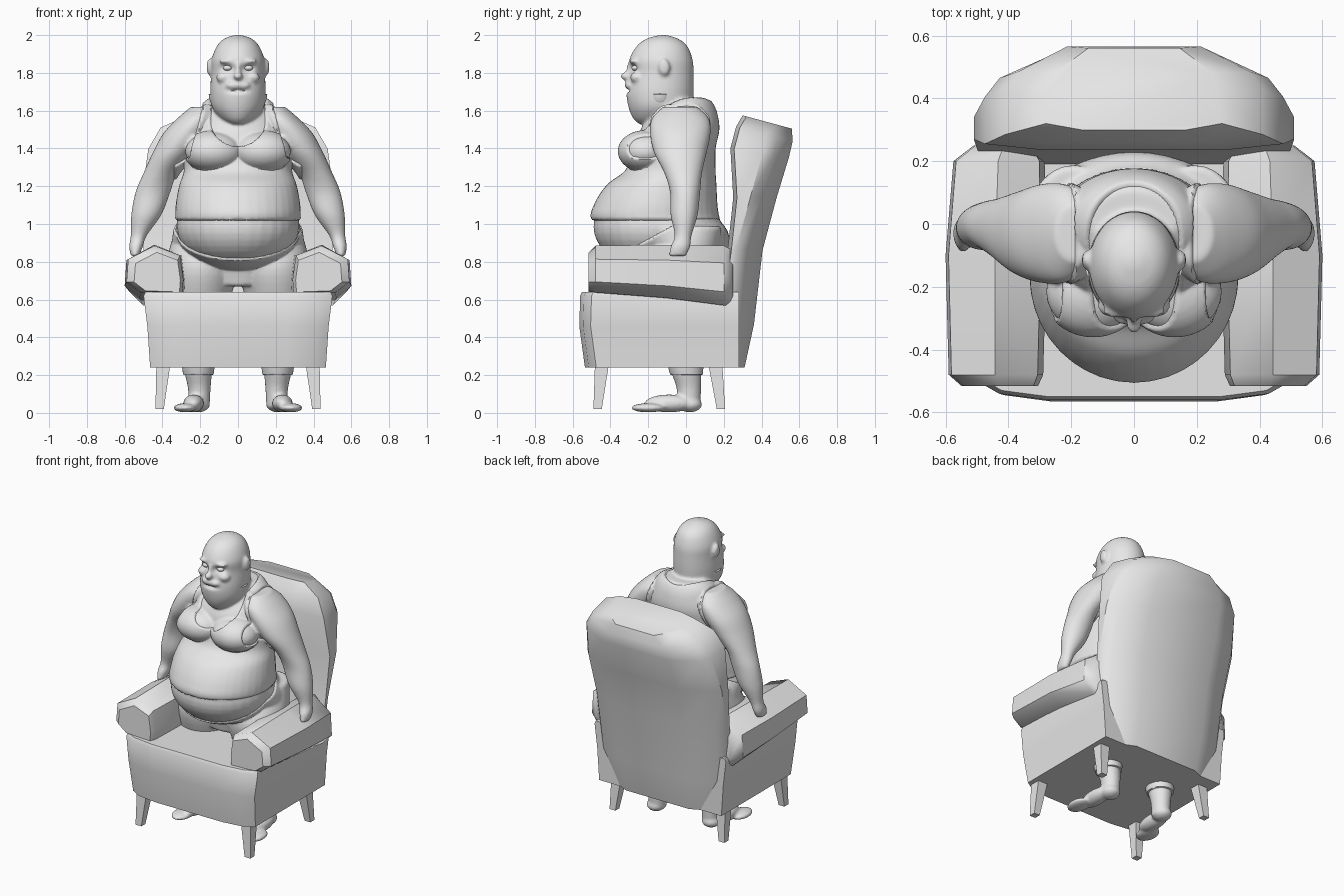
import bpy, bmesh, math
from mathutils import Vector, Matrix

cube = bpy.data.objects.get("Cube")
if cube:
    bpy.data.objects.remove(cube, do_unlink=True)

grey = bpy.data.materials.new("plain_grey")
grey.use_nodes = True
grey.diffuse_color = (.8, .8, .8, 1)
grey.node_tree.nodes["Principled BSDF"].inputs["Base Color"].default_value = (.8, .8, .8, 1)


def add_object(name, bm, angle=40):
    """Turn a bmesh into a shaded, coloured object."""
    bmesh.ops.recalc_face_normals(bm, faces=bm.faces)
    mesh = bpy.data.meshes.new(name)
    bm.to_mesh(mesh)
    bm.free()
    mesh.materials.append(grey)
    obj = bpy.data.objects.new(name, mesh)
    bpy.context.collection.objects.link(obj)
    bpy.ops.object.select_all(action='DESELECT')
    obj.select_set(True)
    bpy.context.view_layer.objects.active = obj
    bpy.ops.object.shade_smooth_by_angle(angle=math.radians(angle))
    return obj


def loft(bm, rings):
    """Skin closed rings of points and cap both ends."""
    rows = [[bm.verts.new(p) for p in ring] for ring in rings]
    n = len(rows[0])
    for a, b in zip(rows, rows[1:]):
        for i in range(n):
            j = (i + 1) % n
            bm.faces.new((a[i], a[j], b[j], b[i]))
    bm.faces.new(rows[0][::-1])
    bm.faces.new(rows[-1])


def stack(bm, rows, side=1, steps=6, seg=40):
    """Loft smoothly interpolated ellipses given as (z, x, y, rx, ry)."""
    pts = [Vector(r) for r in rows]
    pts = [pts[0]] + pts + [pts[-1]]
    rings = []
    for a, b, c, d in zip(pts, pts[1:], pts[2:], pts[3:]):
        for k in range(steps):
            t = k / steps
            rings.append(b + (c - a) * (t / 2) + (a * 2 - b * 5 + c * 4 - d) * (t * t / 2)
                         + (b * 3 - a - c * 3 + d) * (t ** 3 / 2))
    rings.append(pts[-1])
    turn = [math.tau * i / seg for i in range(seg)]
    loft(bm, [[(side * (x + rx * math.cos(t)), y + ry * math.sin(t), z) for t in turn]
              for z, x, y, rx, ry in rings])


def depth_rows(rows):
    """Convert (z, front, back, half width) to centred ellipse rows."""
    return [(z, 0, (f + b) / 2, w, (b - f) / 2) for z, f, b, w in rows]


def blob(bm, centre, radii):
    bmesh.ops.create_uvsphere(bm, u_segments=32, v_segments=20, radius=1,
                              matrix=Matrix.LocRotScale(Vector(centre), None, Vector(radii)))


def pair(bm, centre, radii):
    for s in (1, -1):
        blob(bm, (s * centre[0], centre[1], centre[2]), radii)


# Body: torso, belly and head
bm = bmesh.new()
stack(bm, depth_rows([
    (.68, -.2, .12, .2), (.76, -.22, .19, .3), (.86, -.25, .215, .34), (.95, -.35, .215, .335),
    (1.02, -.485, .17, .322), (1.1, -.475, .155, .318), (1.2, -.41, .15, .3),
    (1.28, -.31, .145, .275), (1.4, -.27, .145, .275), (1.5, -.24, .165, .25),
    (1.58, -.18, .155, .21), (1.63, -.13, .135, .18), (1.66, -.08, .11, .14)]))
blob(bm, (0, -.17, .985), (.325, .32, .225))
pair(bm, (.13, -.215, 1.385), (.15, .135, .1))
stack(bm, depth_rows([
    (1.53, -.25, -.15, .04), (1.56, -.28, -.02, .095), (1.62, -.305, .03, .138),
    (1.7, -.315, .04, .147), (1.8, -.298, .04, .142), (1.87, -.3, .035, .14),
    (1.94, -.262, .008, .113), (1.98, -.21, -.04, .075), (2, -.14, -.1, .02)]))

# Face: nose, brows, moustache and ears
blob(bm, (0, -.314, 1.783), (.024, .034, .022))
blob(bm, (0, -.295, 1.82), (.015, .022, .04))
blob(bm, (0, -.302, 1.735), (.065, .022, .02))
pair(bm, (.055, -.275, 1.862), (.045, .025, .014))
pair(bm, (.075, -.26, 1.775), (.04, .035, .03))
pair(bm, (.152, -.115, 1.83), (.014, .03, .045))

# Arms, legs and feet
for s in (1, -1):
    stack(bm, [
        (1.62, .19, -.03, .06, .09), (1.56, .22, -.03, .1, .15), (1.48, .27, -.03, .125, .16),
        (1.38, .335, -.03, .115, .14), (1.27, .41, -.015, .09, .1), (1.17, .45, -.005, .092, .08),
        (1.05, .485, -.01, .08, .072), (.94, .525, -.015, .043, .045),
        (.88, .54, -.03, .036, .052), (.83, .545, -.045, .022, .045)], s)
    stack(bm, [
        (.98, .19, .03, .13, .15), (.8, .19, -.05, .175, .2), (.6, .2, -.05, .15, .16),
        (.42, .205, -.02, .1, .11), (.23, .21, 0, .075, .082), (.13, .205, .015, .06, .065),
        (.03, .205, .015, .055, .06)], s)
pair(bm, (.21, .02, .045), (.06, .065, .042))
pair(bm, (.235, -.09, .05), (.055, .13, .047))
pair(bm, (.28, -.2, .027), (.062, .09, .024))

# Fuse the body into one smooth skin
body = add_object("body", bm)
remesh = body.modifiers.new("fuse", 'REMESH')
remesh.mode = 'VOXEL'
remesh.voxel_size = .0095
soften = body.modifiers.new("soften", 'SMOOTH')
soften.factor, soften.iterations = .5, 4
graph = bpy.context.evaluated_depsgraph_get()
skin = bpy.data.meshes.new_from_object(body.evaluated_get(graph))
bpy.data.objects.remove(body, do_unlink=True)


def dent(bm, centre, radii, depth):
    """Press a soft hollow into the face."""
    for v in bm.verts:
        d = sum(((p - c) / r) ** 2 for p, c, r in zip(v.co, centre, radii))
        v.co.y += depth * math.exp(-d)


bm = bmesh.new()
bm.from_mesh(skin)
for s in (1, -1):
    dent(bm, (s * .055, -.29, 1.825), (.032, .06, .018), .022)
dent(bm, (0, -.32, 1.705), (.05, .06, .009), .018)
bm.to_mesh(skin)
bm.free()


def shirt_rule(p):
    """Positive inside the vest, negative outside it."""
    x = abs(p.x)
    neck = Vector((x / .143, max(p.y + .05, 0) / .17, min(p.z - 1.54, 0) / .13)).length - 1
    arm = min(.175 + .25 * (1.67 - p.z) + 1.5 * max(0, 1.36 - p.z), .338) - x
    return min(p.z - 1.02, neck * .13, arm, 1.69 - p.z)


def trouser_rule(p):
    """Positive below the slanted waistband and above the cuffs."""
    return min(1.03 + .55 * min(p.y, 0) - p.z, p.z - .2, .42 - abs(p.x))


def garment(name, rule, thickness):
    """Lift part of the skin; its edges dive under the surface."""
    bm = bmesh.new()
    bm.from_mesh(skin)
    bm.normal_update()
    level = {v: rule(v.co) for v in bm.verts}
    moves = [(v, v.normal * max(-.015, min(3 * f, thickness))) for v, f in level.items()]
    for v, m in moves:
        v.co += m
    bmesh.ops.delete(bm, geom=[v for v, f in level.items() if f < -.025], context='VERTS')
    add_object(name, bm, 60)


garment("vest", shirt_rule, .012)
garment("trousers", trouser_rule, .01)
bm = bmesh.new()
bm.from_mesh(skin)
add_object("body", bm, 70)

bm = bmesh.new()
pair(bm, (.055, -.268, 1.826), (.024, .02, .015))
add_object("eyes", bm)


def mirrored(half):
    """Close a right-hand outline with its mirror image."""
    return half + [(-x, y) for x, y in reversed(half)]


# Chair seat: front bows forward
bm = bmesh.new()
loft(bm, [[(x, y, z) for x, y in mirrored([
    (w * .55, f), (w * .86, f + .02), (w, f + .06), (w, .28)])]
    for z, w, f in ((.24, .465, -.535), (.46, .48, -.565), (.62, .5, -.56), (.64, .49, -.55))])
add_object("chair_seat", bm)

# Chair back: leaning, with chamfered rear corners and a sloping top
bm = bmesh.new()
loft(bm, [[(x, y, z - drop * (y - f)) for x, y in mirrored([
    (w * .6, f), (w, f + .02), (w, b - .14), (w * .9, b - .08), (w * .52, b)])]
    for z, w, f, b, drop in (
        (.24, .46, .14, .31, 0), (.47, .48, .17, .36, 0), (.86, .5, .22, .405, 0),
        (1.14, .51, .25, .48, 0), (1.4, .475, .235, .545, .15),
        (1.515, .41, .265, .565, .25), (1.575, .28, .3, .56, .27))])
add_object("chair_back", bm)

# Chair arms: rolled outline swept from front to back
outline = [(0, 0), (-.02, .3), (.04, .8), (.5, 1), (.97, .72), (1, .25), (.75, .03)]
for s, side in ((1, "left"), (-1, "right")):
    bm = bmesh.new()
    loft(bm, [[(s * (inner + (outer - inner) * u), y, low + (high - low) * v) for u, v in outline]
              for y, inner, outer, low, high in (
                  (-.515, .31, .55, .64, .85), (-.48, .295, .59, .63, .885),
                  (-.1, .285, .6, .6, .89), (.2, .29, .575, .56, .885), (.25, .32, .51, .56, .86))])
    add_object(side + "_chair_arm", bm)
    # Tapered splayed legs
    for end, top, foot in (("front", -.445, -.468), ("back", .155, .185)):
        bm = bmesh.new()
        loft(bm, [[(s * cx + i * r, cy + j * r, z)
                   for i, j in ((-1, -1), (1, -1), (1, 1), (-1, 1))]
                  for cx, cy, z, r in ((.415, foot, .02, .022), (.395, top, .26, .037))])
        add_object(side + "_" + end + "_chair_leg", bm)
